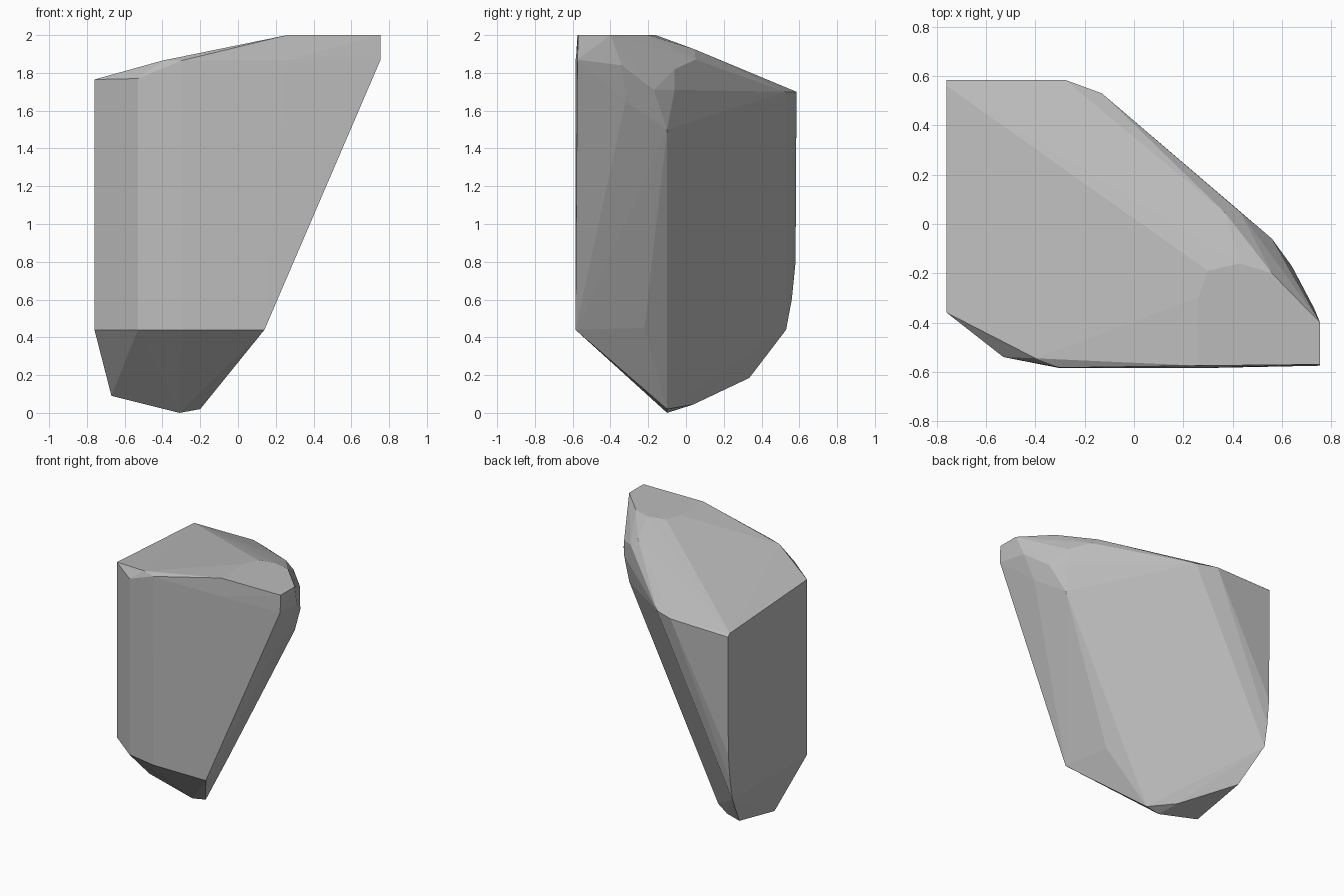
import bpy, bmesh, math

# Corner points of the chipped boulder, grouped by region
FOOT = [(-.67, -.10, .09), (-.31, -.10, 0), (-.20, -.10, .02),
        (-.37, .04, .045), (-.68, .335, .185)]
FRONT = [(-.76, -.36, .44), (-.53, -.54, .44), (-.30, -.585, .44), (.14, -.585, .44),
         (-.76, -.36, 1.765), (-.53, -.54, 1.77), (-.30, -.583, 1.865),
         (.26, -.585, 1.865), (.755, -.575, 1.87)]
CROWN = [(-.40, -.545, 1.865), (.26, -.575, 2), (.755, -.57, 2), (.755, -.40, 2),
         (.56, -.20, 2), (.43, -.16, 2), (.30, -.19, 2), (.26, -.30, 2),
         (.37, .045, 1.925), (.43, .05, 1.87)]
BACK = [(-.76, .56, 1.71), (-.76, .585, 1.69), (-.28, .585, 1.70), (-.13, .53, 1.70),
        (-.76, .58, .80), (-.76, .56, .60), (-.76, .53, .44)]
SIDE = [(.73, -.34, 1.84), (.56, -.06, 1.82), (.56, -.06, 1.71), (.64, -.17, 1.71),
        (.655, -.32, 1.65), (.545, -.10, 1.50), (.07, -.22, .45), (.03, -.15, .45)]

# Wrap the corners in a convex shell and merge nearly flat facets
bm = bmesh.new()
for p in FOOT + FRONT + CROWN + BACK + SIDE:
    bm.verts.new(p)
hull = bmesh.ops.convex_hull(bm, input=bm.verts)
loose = [v for v in bm.verts if not v.link_faces]
bmesh.ops.delete(bm, geom=loose, context='VERTS')
bmesh.ops.dissolve_limit(bm, angle_limit=math.radians(1), verts=bm.verts, edges=bm.edges)
bmesh.ops.recalc_face_normals(bm, faces=bm.faces)

mesh = bpy.data.meshes.new("boulder")
bm.to_mesh(mesh)
bm.free()
boulder = bpy.data.objects.new("boulder", mesh)
bpy.context.collection.objects.link(boulder)

# Plain stone colour
stone = bpy.data.materials.new("stone_grey")
stone.diffuse_color = (.5, .5, .5, 1)
mesh.materials.append(stone)
